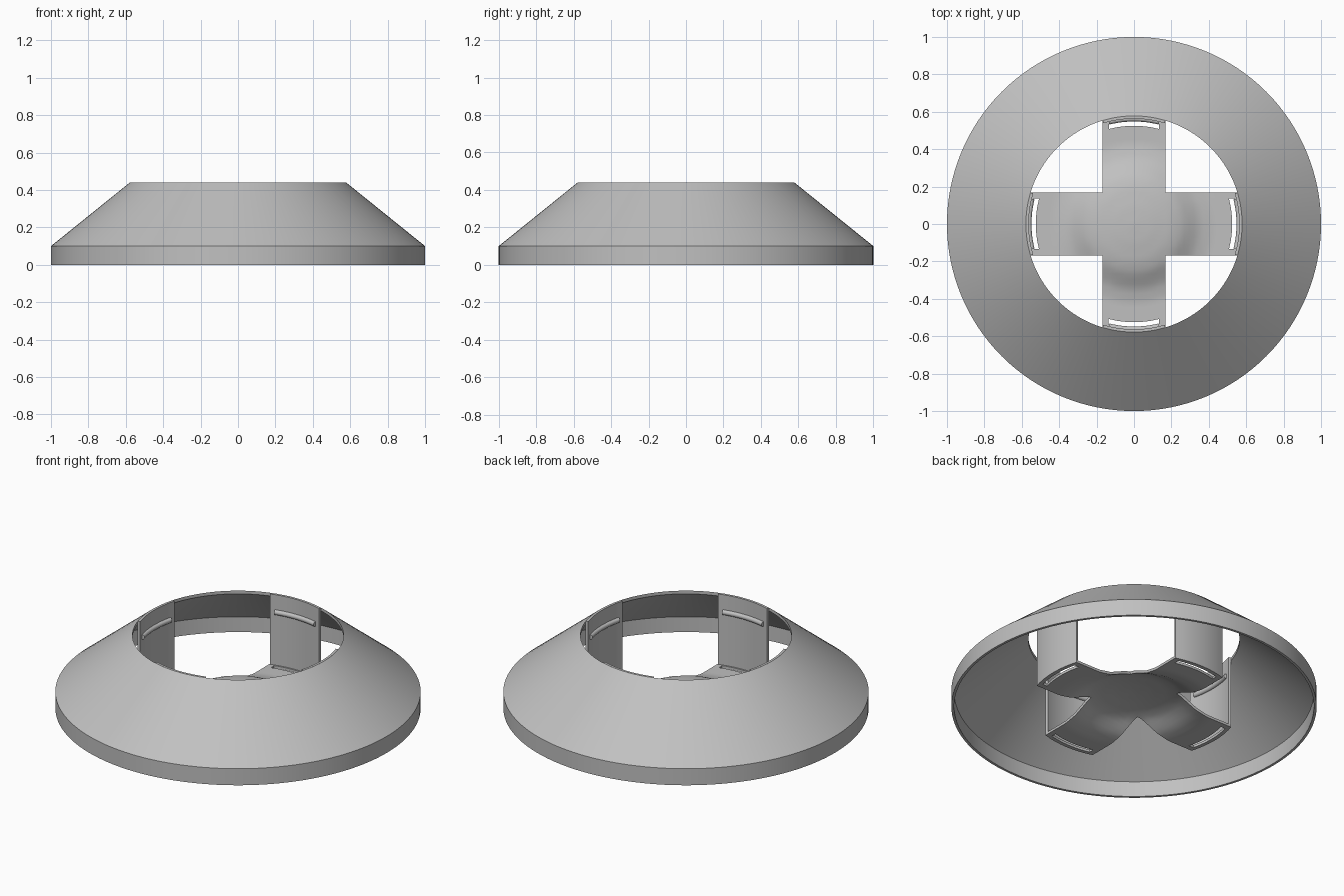
import bpy, bmesh, math
from mathutils import Matrix, Vector

if "Cube" in bpy.data.objects:
    bpy.data.objects.remove(bpy.data.objects["Cube"])

grey = bpy.data.materials.new("plain_grey")
grey.use_nodes = True
COLOUR = (0.53, 0.53, 0.53, 1)
grey.diffuse_color = COLOUR
grey.node_tree.nodes["Principled BSDF"].inputs["Base Color"].default_value = COLOUR

HOLE, WALL, HALF, SLOT = 0.578, 0.015, 0.168, 0.135
TOP = 0.44
SLOT_IN, SLOT_OUT = 0.525, 0.555


def finish(name, bm, thickness=0):
    bmesh.ops.remove_doubles(bm, verts=bm.verts, dist=1e-4)
    if not thickness:
        bmesh.ops.recalc_face_normals(bm, faces=bm.faces)
    mesh = bpy.data.meshes.new(name)
    bm.to_mesh(mesh)
    bm.free()
    mesh.materials.append(grey)
    obj = bpy.data.objects.new(name, mesh)
    bpy.context.collection.objects.link(obj)
    if thickness:
        mod = obj.modifiers.new("thickness", "SOLIDIFY")
        mod.thickness = thickness
        mod.offset = -1
    bpy.ops.object.select_all(action="DESELECT")
    obj.select_set(True)
    bpy.context.view_layer.objects.active = obj
    if thickness:
        bpy.ops.object.modifier_apply(modifier="thickness")
    bpy.ops.object.shade_smooth_by_angle(angle=math.radians(30))
    return obj


def steps(a, b, n):
    return [a + (b - a) * i / n for i in range(n + 1)]


def arc(u, radius):
    return math.sqrt(radius * radius - u * u)


def add_grid(bm, rows, skip=lambda i, j: False):
    verts = [[bm.verts.new(p) for p in row] for row in rows]
    for i in range(len(rows) - 1):
        for j in range(len(rows[0]) - 1):
            if not skip(i, j):
                bm.faces.new((verts[i][j], verts[i][j + 1],
                              verts[i + 1][j + 1], verts[i + 1][j]))


def dome(x, y):
    # Raised middle that eases down into the flat arms
    profile = [(0, 0.095), (0.1, 0.09), (0.2, 0.078), (0.26, 0.062),
               (0.3, 0.04), (0.35, 0.015), (0.42, 0)]
    r = math.hypot(x, y)
    for (r0, h0), (r1, h1) in zip(profile, profile[1:]):
        if r <= r1:
            return h0 + (h1 - h0) * (r - r0) / (r1 - r0)
    return 0


# Sloped ring with an upright rim
bm = bmesh.new()
drop = WALL * 1.3
profile = [(1, 0), (1, 0.1), (HOLE, TOP), (HOLE, TOP - drop),
           (1 - WALL, 0.1 - WALL * 0.5), (1 - WALL, 0)]
ring = [bm.verts.new((r, 0, z)) for r, z in profile]
edges = [bm.edges.new((ring[i], ring[(i + 1) % len(ring)])) for i in range(len(ring))]
bmesh.ops.spin(bm, geom=ring + edges, cent=(0, 0, 0), axis=(0, 0, 1),
               angle=math.tau, steps=128)
finish("sloped_ring", bm)

# Columns across an arm, with breaks at the slot ends
columns = [-HALF] + steps(-SLOT, SLOT, 12) + [HALF]

# Cross floor: domed square centre and four slotted arms
bm = bmesh.new()
add_grid(bm, [[(x, y, WALL + dome(x, y)) for x in columns] for y in columns])
for k in range(4):
    turn = Matrix.Rotation(k * math.pi / 2, 3, "Z")
    rows = []
    for t in steps(0, 1, 14):
        rows.append([(u, HALF + (arc(u, SLOT_IN) - HALF) * t) for u in columns])
    slot_row = len(rows) - 1
    for radius in (SLOT_OUT, HOLE):
        rows.append([(u, arc(u, radius)) for u in columns])
    points = [[turn @ Vector((u, v, WALL + dome(u, v))) for u, v in row] for row in rows]
    add_grid(bm, points,
             lambda i, j: i == slot_row and 0 < j < len(columns) - 2)
finish("cross_floor", bm, WALL)

for k, side in enumerate(("back", "right", "front", "left")):
    turn = Matrix.Rotation(k * math.pi / 2, 3, "Z")

    # Curved upright tab joining the floor to the hole edge
    bm = bmesh.new()
    add_grid(bm, [[turn @ Vector((u, arc(u, HOLE), z)) for u in reversed(columns)]
                  for z in (0.001, TOP)])
    finish(side + "_tab", bm, WALL)

    # Rounded snap ridge on the inner face of the tab
    curve = bpy.data.curves.new(side + "_ridge", "CURVE")
    curve.dimensions = "3D"
    curve.bevel_depth = 0.015
    curve.bevel_resolution = 4
    curve.use_fill_caps = True
    path = columns[1:-1]
    spline = curve.splines.new("POLY")
    spline.points.add(len(path) - 1)
    for point, u in zip(spline.points, path):
        point.co = (*(turn @ Vector((u, arc(u, HOLE - WALL), 0.335))), 1)
    spline.use_smooth = True
    curve.materials.append(grey)
    ridge = bpy.data.objects.new(side + "_ridge", curve)
    bpy.context.collection.objects.link(ridge)
